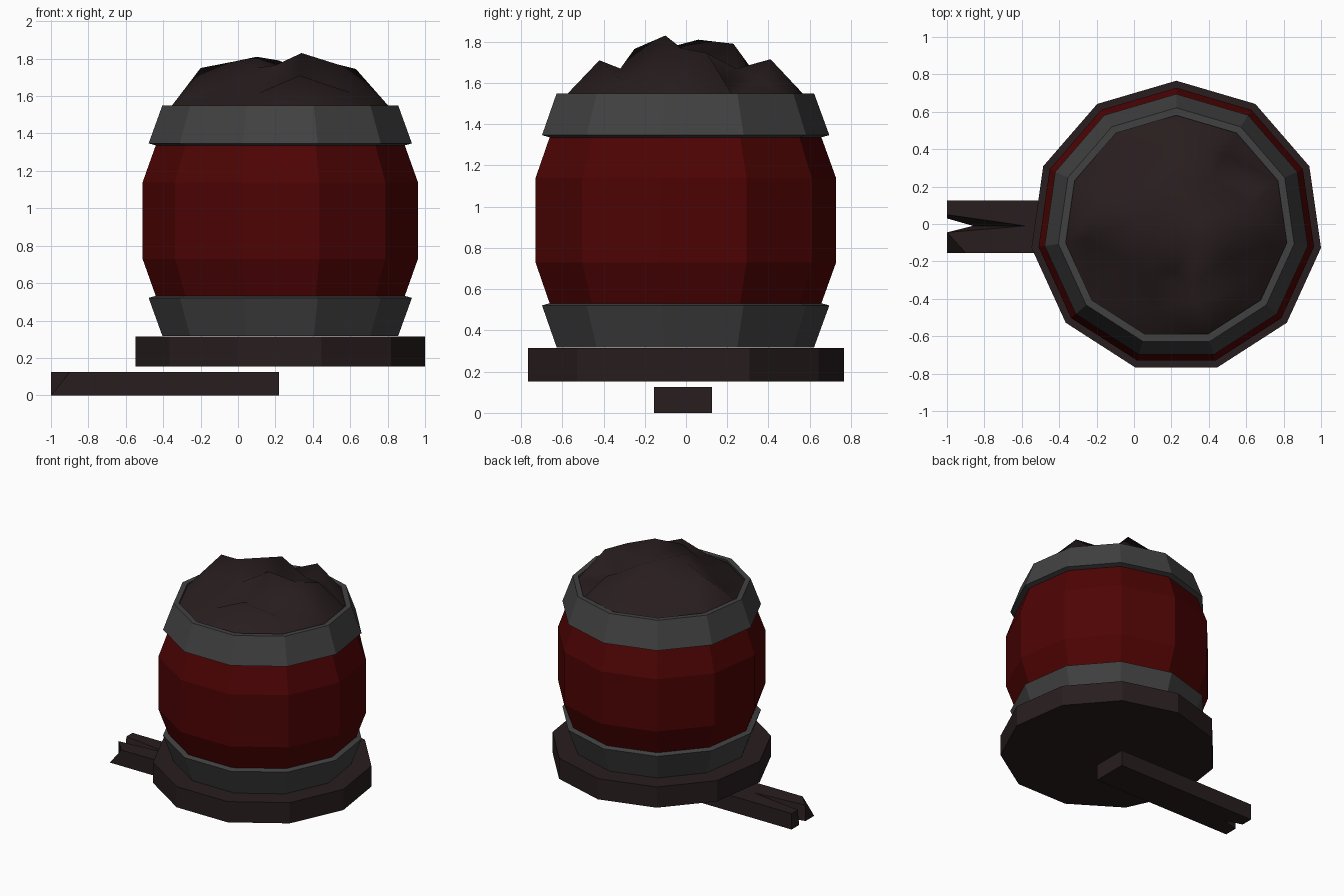
import bpy, math, random
from mathutils import Vector
from mathutils.geometry import delaunay_2d_cdt

if "Cube" in bpy.data.objects:
    bpy.data.objects.remove(bpy.data.objects["Cube"])

random.seed(4)
CX, CY, N = 0.226, -0.016, 11


def material(name, rgb):
    m = bpy.data.materials.new(name)
    m.diffuse_color = (*rgb, 1)
    m.use_nodes = True
    m.node_tree.nodes["Principled BSDF"].inputs["Base Color"].default_value = m.diffuse_color
    return m


RED = material("dark_red", (0.076, 0.0010, 0.0011))
GREY = material("iron_grey", (0.053, 0.053, 0.053))
BROWN = material("dark_brown", (0.0210, 0.0123, 0.0130))


def make(name, verts, faces, mat, smooth=False):
    me = bpy.data.meshes.new(name)
    me.from_pydata(verts, [], faces)
    me.materials.append(mat)
    ob = bpy.data.objects.new(name, me)
    bpy.context.collection.objects.link(ob)
    for p in me.polygons:
        p.use_smooth = smooth
    return ob


def ring(r, z, n=N):
    return [(CX + r * math.cos(math.pi / 2 + i * math.tau / n),
             CY + r * math.sin(math.pi / 2 + i * math.tau / n), z) for i in range(n)]


def lathe(name, profile, mat, closed=False, caps=False):
    """Eleven-sided turned shape; profile runs upward on the outside."""
    verts = [v for r, z in profile for v in ring(r, z)]
    k = len(profile)
    faces = []
    for a in range(k if closed else k - 1):
        b = (a + 1) % k
        for i in range(N):
            j = (i + 1) % N
            faces.append((a * N + i, a * N + j, b * N + j, b * N + i))
    if caps:
        faces.append(tuple(reversed(range(N))))
        faces.append(tuple(range((k - 1) * N, k * N)))
    return make(name, verts, faces, mat)


# Base disc, bulging barrel body and two iron bands
lathe("base_disc", [(0.782, 0.153), (0.782, 0.315)], BROWN, caps=True)
lathe("barrel_body", [(0.61, 0.34), (0.672, 0.53), (0.744, 0.73), (0.744, 1.138),
                      (0.672, 1.338), (0.615, 1.5)], RED)
band = [(0.597, 0.318), (0.637, 0.318), (0.711, 0.521), (0.66, 0.535)]
lathe("lower_band", band, GREY, closed=True)
lathe("upper_band", [(r, 1.868 - z) for r, z in reversed(band)], GREY, closed=True)

# Split plank handle under the base: top and bottom outlines differ at the broken end
top = [(0.22, 0.125), (-1, 0.125), (-1, 0.05), (-0.58, -0.01),
       (-1, -0.045), (-0.9, -0.155), (0.22, -0.155)]
bottom = [(0.22, 0.125), (-1, 0.125), (-1, 0.03), (-0.86, -0.01),
          (-1, -0.05), (-1, -0.155), (0.22, -0.155)]
n = len(top)
verts = [(x, y, 0) for x, y in bottom] + [(x, y, 0.125) for x, y in top]
faces = [(i + n, (i + 1) % n + n, (i + 1) % n, i)[::-1] for i in range(n)]
faces += [tuple(range(n))[::-1], tuple(range(n, 2 * n))]
make("split_plank", verts, faces, BROWN)

# Lumpy soil heap: peaks plus jittered rings, joined by triangulation
pts = ring(0.60, 1.53)
peaks = [(0.34, -0.10, 1.83), (0.10, 0.06, 1.81), (0.22, 0.23, 1.79), (0.53, -0.03, 1.77),
         (0.63, 0.10, 1.745), (-0.20, 0.08, 1.75), (0.20, -0.25, 1.765), (0.33, -0.42, 1.71),
         (0.40, 0.41, 1.715), (-0.02, 0.02, 1.785), (0.23, -0.02, 1.765)]
extra = [p for r, z, n in ((0.48, 1.61, 11), (0.33, 1.68, 9), (0.16, 1.745, 5)) for p in ring(r, z, n)]
pts += peaks
for x, y, z in extra:
    p = (x + random.uniform(-0.03, 0.03), y + random.uniform(-0.03, 0.03), z + random.uniform(-0.02, 0.015))
    if all(math.hypot(p[0] - q[0], p[1] - q[1]) > 0.09 for q in pts):
        pts.append(p)
out = delaunay_2d_cdt([Vector(p[:2]) for p in pts], [], [], 0, 1e-5)
heights = [pts[src[0]][2] for src in out[3]]
make("soil_heap", [(v.x, v.y, h) for v, h in zip(out[0], heights)], out[2], BROWN, smooth=True)
